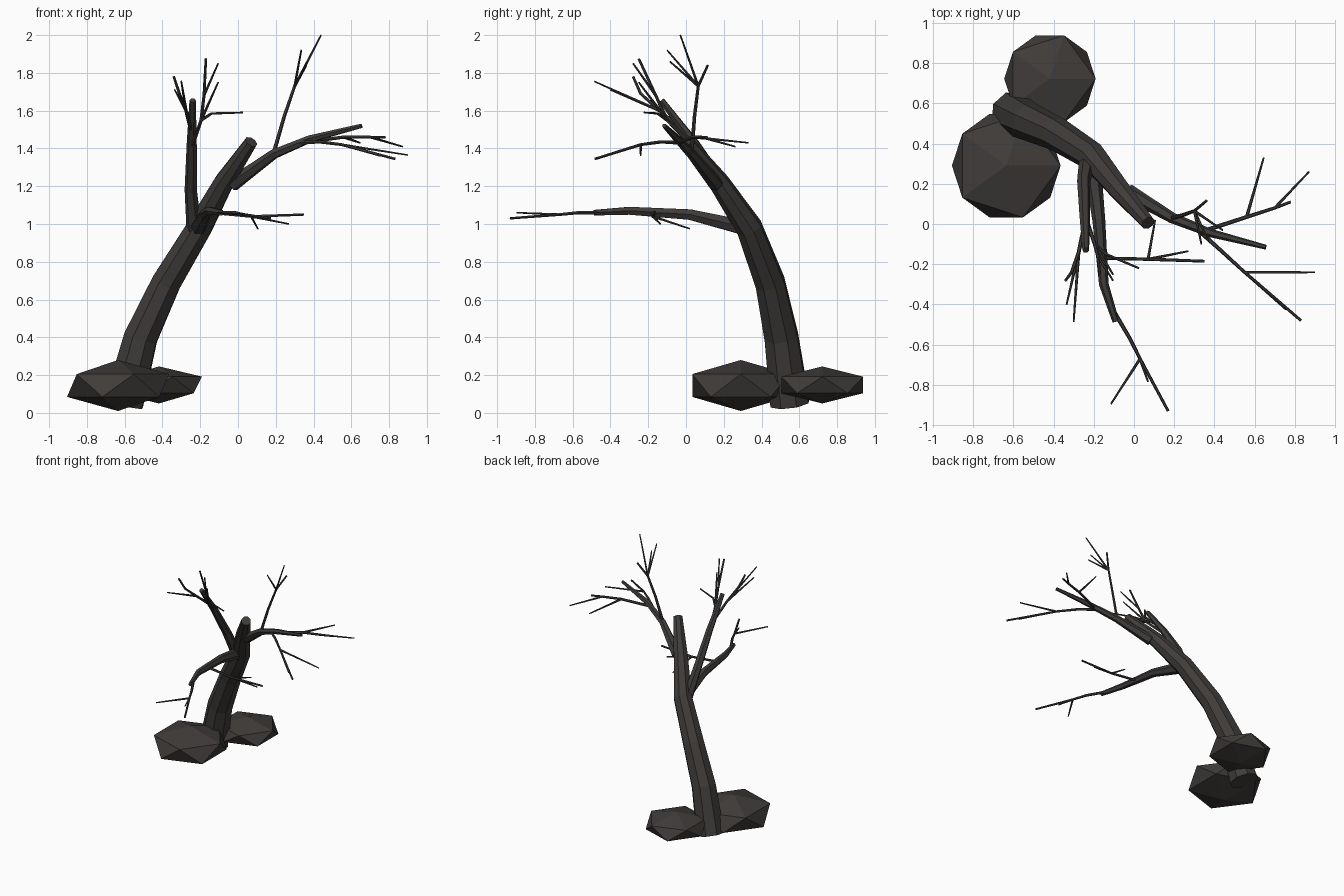
import bpy

mat = bpy.data.materials.new("dark_bark")
mat.diffuse_color = (0.05, 0.045, 0.042, 1)


def limb(name, paths, res):
    """Tapered, flat-faced tubes; each point is (x, y, z, radius)."""
    cu = bpy.data.curves.new(name, 'CURVE')
    cu.dimensions = '3D'
    cu.bevel_depth = 1.0
    cu.bevel_resolution = res
    cu.use_fill_caps = True
    for path in paths:
        sp = cu.splines.new('POLY')
        sp.points.add(len(path) - 1)
        sp.use_smooth = False
        for p, (x, y, z, r) in zip(sp.points, path):
            p.co = (x, y, z, 1)
            p.radius = r
    ob = bpy.data.objects.new(name, cu)
    bpy.context.collection.objects.link(ob)
    cu.materials.append(mat)


def twigs(name, stem, tips, r=0.011):
    """A thin stem; each tip is (stem point index, end point)."""
    n = len(stem)
    rad = [r - 0.004 * i / (n - 1) for i in range(n)]
    paths = [[(*p, q) for p, q in zip(stem, rad)]]
    for i, end in tips:
        paths.append([(*stem[i], rad[i] * 0.9), (*end, 0.0045)])
    limb(name, paths, 1)


def rock(name, loc, r, height):
    bpy.ops.mesh.primitive_ico_sphere_add(subdivisions=1, radius=r, location=loc)
    ob = bpy.context.object
    ob.name = name
    ob.scale.z = height / (2 * r)
    ob.data.materials.append(mat)


# Rocks at the foot
rock("front_rock", (-0.635, 0.29, 0.145), 0.302, 0.27)
rock("back_rock", (-0.418, 0.722, 0.148), 0.254, 0.196)

# Leaning trunk
limb("trunk", [[(-0.605, 0.55, 0.05, 0.11), (-0.515, 0.505, 0.40, 0.095),
                (-0.38, 0.445, 0.69, 0.083), (-0.205, 0.335, 0.98, 0.072),
                (-0.075, 0.175, 1.22, 0.056), (0.07, 0.005, 1.435, 0.036)]], 2)

# Main branches
limb("upright_branch", [[(-0.23, 0.33, 0.94, 0.042), (-0.25, 0.21, 1.18, 0.033),
                         (-0.245, 0.05, 1.42, 0.027), (-0.24, -0.13, 1.655, 0.017)]], 1)
limb("forward_branch", [[(-0.21, 0.31, 0.98, 0.045), (-0.175, 0.02, 1.05, 0.032),
                         (-0.15, -0.3, 1.07, 0.024), (-0.09, -0.485, 1.06, 0.017)]], 1)
limb("side_branch", [[(-0.03, 0.16, 1.21, 0.04), (0.19, 0.03, 1.37, 0.027),
                      (0.38, -0.045, 1.45, 0.021), (0.655, -0.115, 1.52, 0.012)]], 1)

# Twigs on the upright branch
twigs("upright_left_twigs",
      [(-0.245, 0.0, 1.48), (-0.275, -0.14, 1.6), (-0.31, -0.24, 1.69), (-0.34, -0.28, 1.78)],
      [(1, (-0.3, -0.485, 1.755)), (1, (-0.335, -0.4, 1.71))])
twigs("upright_right_twigs",
      [(-0.24, 0.03, 1.42), (-0.195, -0.1, 1.55), (-0.18, -0.16, 1.68), (-0.17, -0.25, 1.875)],
      [(2, (-0.105, -0.28, 1.85)), (1, (-0.105, -0.25, 1.75))])
twigs("upright_low_twig",
      [(-0.195, -0.1, 1.55), (-0.14, -0.15, 1.585), (0.025, -0.22, 1.59)], [], 0.009)

# Twigs on the forward branch
twigs("forward_end_twigs",
      [(-0.12, -0.4, 1.06), (-0.02, -0.57, 1.06), (0.03, -0.67, 1.05), (0.17, -0.93, 1.03)],
      [(2, (-0.115, -0.895, 1.06)), (2, (0.07, -0.785, 1.04))])
twigs("forward_side_twigs",
      [(-0.18, -0.05, 1.05), (-0.13, -0.17, 1.06), (0.07, -0.175, 1.04), (0.35, -0.185, 1.05)],
      [(2, (0.27, -0.135, 1.0)), (2, (0.105, 0.02, 0.975))])

# Twigs on the side branch
twigs("side_top_twigs",
      [(0.19, 0.03, 1.38), (0.245, 0.045, 1.57), (0.3, 0.065, 1.73), (0.36, 0.115, 1.84)],
      [(2, (0.44, -0.03, 2.0)), (2, (0.335, -0.1, 1.92)), (2, (0.37, -0.085, 1.86))])
twigs("side_back_twigs",
      [(0.33, -0.04, 1.43), (0.56, 0.035, 1.46), (0.7, 0.08, 1.46), (0.78, 0.11, 1.46)],
      [(1, (0.645, 0.33, 1.43)), (2, (0.87, 0.26, 1.41))])
twigs("side_front_twigs",
      [(0.33, -0.04, 1.43), (0.43, -0.13, 1.435), (0.55, -0.24, 1.42), (0.83, -0.48, 1.345)],
      [(2, (0.9, -0.24, 1.365)), (2, (0.755, -0.425, 1.36))])
